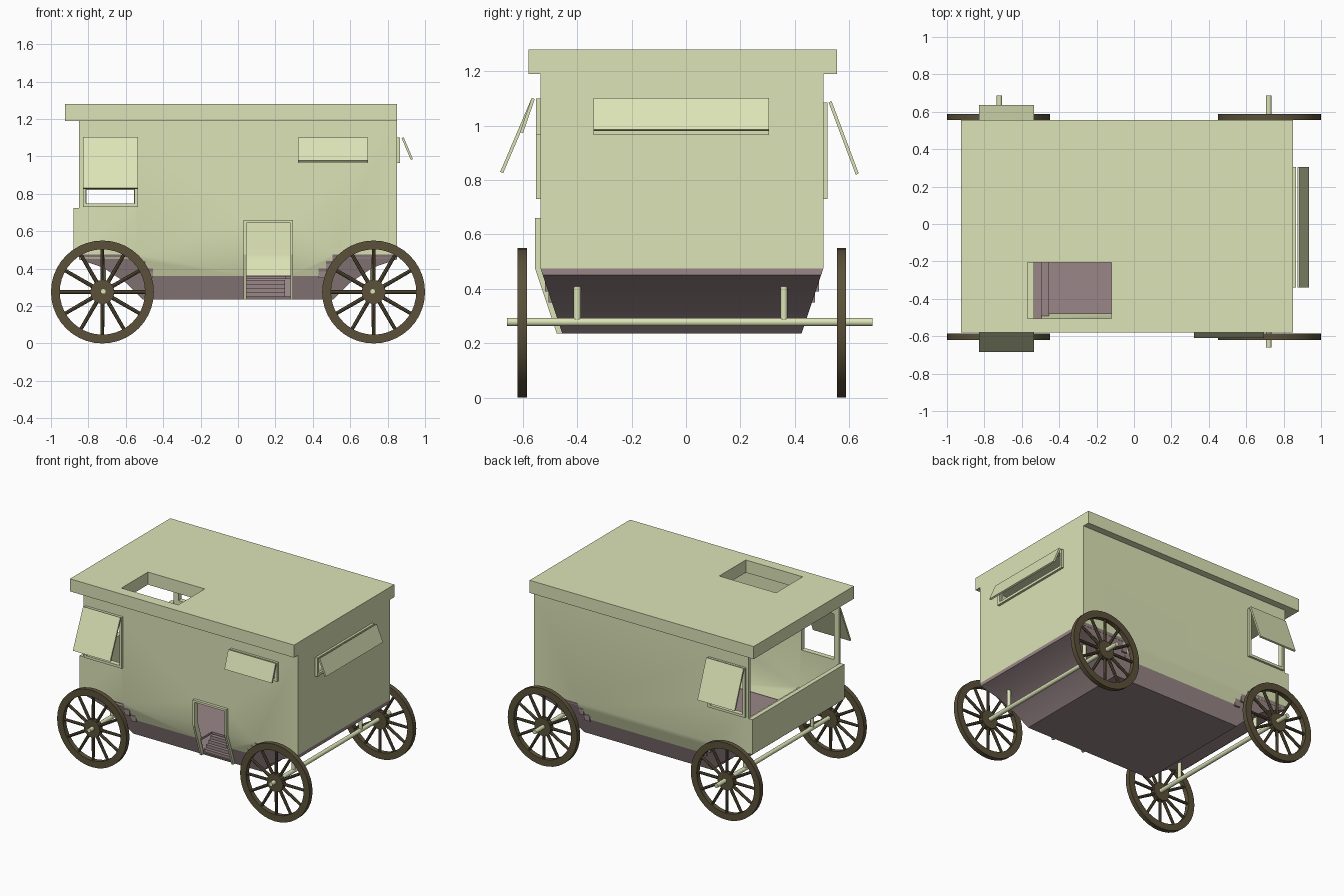
import bpy, bmesh
from math import pi, sin, cos, radians
from mathutils import Vector, Matrix

if "Cube" in bpy.data.objects:
    bpy.data.objects.remove(bpy.data.objects["Cube"])

CY = -0.015                       # body centre line in y
BEND, LOW, TOP = 0.475, 0.235, 1.19


def mat(name, rgb):
    m = bpy.data.materials.new(name)
    m.diffuse_color = (*rgb, 1)
    m.use_nodes = True
    m.node_tree.nodes["Principled BSDF"].inputs["Base Color"].default_value = m.diffuse_color
    return m


GREEN = mat("pale_green", (0.72, 0.77, 0.47))
MAUVE = mat("mauve", (0.32, 0.24, 0.245))
WOOD = mat("dark_wood", (0.105, 0.083, 0.042))


def finish(name, bm, m, smooth=False, recalc=True):
    if recalc:
        bmesh.ops.recalc_face_normals(bm, faces=bm.faces)
    me = bpy.data.meshes.new(name)
    bm.to_mesh(me)
    bm.free()
    ob = bpy.data.objects.new(name, me)
    bpy.context.collection.objects.link(ob)
    if m:
        me.materials.append(m)
    if smooth:
        activate(ob)
        bpy.ops.object.shade_smooth_by_angle(angle=radians(30))
    return ob


def activate(ob):
    bpy.ops.object.select_all(action='DESELECT')
    ob.select_set(True)
    bpy.context.view_layer.objects.active = ob


def add_box(bm, x, y, z):
    vs = bmesh.ops.create_cube(bm, size=1)["verts"]
    for v in vs:
        v.co = Vector([(r[0] + r[1]) / 2 + c * (r[1] - r[0]) for r, c in zip((x, y, z), v.co)])


def box(name, x, y, z, m):
    bm = bmesh.new()
    add_box(bm, x, y, z)
    return finish(name, bm, m)


def prism(name, pts, axis, a, b, m):
    """Extrude a 2D outline along x (points y,z) or y (points x,z)."""
    bm = bmesh.new()
    put = (lambda p, t: (t, p[0], p[1])) if axis == 'x' else (lambda p, t: (p[0], t, p[1]))
    lo, hi = ([bm.verts.new(put(p, t)) for p in pts] for t in (a, b))
    bm.faces.new(lo)
    bm.faces.new(hi[::-1])
    for i in range(len(pts)):
        j = (i + 1) % len(pts)
        bm.faces.new((lo[i], hi[i], hi[j], lo[j]))
    return finish(name, bm, m)


def cut(ob, x, y, z):
    c = box("cutter", x, y, z, None)
    c.hide_render = True
    mod = ob.modifiers.new("cut", 'BOOLEAN')
    mod.object, mod.operation, mod.solver = c, 'DIFFERENCE', 'EXACT'
    activate(ob)
    bpy.ops.object.modifier_apply(modifier="cut")
    bpy.data.objects.remove(c)


def half_width(z):
    return 0.52 if z >= BEND else 0.44 + 0.08 * (z - LOW) / (BEND - LOW)


def shell(name, sides, strip, m, thick):
    """Mirrored side outlines (x,z) plus a strip across y, thickened inwards."""
    bm = bmesh.new()
    cache = {}

    def v(p, s):
        k = (p, s)
        if k not in cache:
            cache[k] = bm.verts.new((p[0], CY + s * half_width(p[1]), p[1]))
        return cache[k]
    for s in (-1, 1):
        for outline in sides:
            bm.faces.new([v(p, s) for p in outline])
    for p, q in zip(strip, strip[1:]):
        bm.faces.new((v(p, -1), v(q, -1), v(q, 1), v(p, 1)))
    bmesh.ops.recalc_face_normals(bm, faces=bm.faces)
    bm.normal_update()
    if sum(f.normal.y * (f.calc_center_median().y - CY) for f in bm.faces) < 0:
        bmesh.ops.reverse_faces(bm, faces=bm.faces)
    ob = finish(name, bm, m, recalc=False)
    mod = ob.modifiers.new("thick", 'SOLIDIFY')
    mod.thickness, mod.offset = thick, -1
    activate(ob)
    bpy.ops.object.modifier_apply(modifier="thick")
    return ob


# Stepped border between painted walls and mauve hull
steps = [(-.535, BEND), (-.535, .44), (-.495, .44), (-.495, .40), (-.455, .40), (-.455, .36),
         (.43, .36), (.43, .40), (.47, .40), (.47, .44), (.505, .44), (.505, BEND)]
keel = [(-.85, BEND), (-.85, .45), (-.72, .405), (-.6, .325), (-.51, LOW),
        (.51, LOW), (.6, .325), (.72, .405), (.85, .45), (.85, BEND)]
hull = shell("hull", [keel + steps[::-1]], keel, MAUVE, 0.015)
upper = [(-.85, TOP), (-.85, BEND), steps[0], steps[-1], (.85, BEND), (.85, TOP)]
walls = shell("walls", [upper, steps], [(.85, BEND), (.85, TOP)], GREEN, 0.02)

# Door and window openings
for ob in (hull, walls):
    cut(ob, (.045, .28), (-.7, -.38), (.252, .645))
cut(walls, (-.81, -.555), (-.8, .8), (.748, 1.075))
cut(walls, (.34, .675), (-.7, -.4), (.985, 1.085))
cut(walls, (.7, 1), (-.32, .285), (.985, 1.085))
for ob in (hull, walls):
    activate(ob)
    bpy.ops.object.shade_smooth_by_angle(angle=radians(30))

# Roof with hatch, and the low front parapet of the open cab
roof = box("roof", (-.925, .85), (-.58, .555), (TOP, 1.28), GREEN)
cut(roof, (-.57, -.12), (-.505, -.205), (1.1, 1.4))
box("cab_parapet", (-.88, -.848), (-.535, .505), (BEND, .725), GREEN)

# Floors: raised ends, stair treads and the low middle floor with a stairwell
box("cab_floor", (-.85, -.535), (-.53, .50), (.455, .477), GREEN)
box("rear_floor", (.505, .845), (-.53, .50), (.455, .477), MAUVE)
for i, z in enumerate((.40, .44)):
    w = half_width(z) - .005
    for n, x in (("cab", (-.495 - .04 * i, -.455 - .04 * i)), ("rear", (.43 + .04 * i, .47 + .036 * i))):
        box(n + "_step", x, (CY - w, CY + w), (z - .05, z), MAUVE)
w = half_width(.36) - .005
bm = bmesh.new()
add_box(bm, (-.455, .045), (CY - w, CY + w), (.345, .36))
add_box(bm, (.045, .25), (-.36, CY + w), (.345, .36))
add_box(bm, (.25, .43), (CY - w, CY + w), (.345, .36))
finish("main_floor", bm, MAUVE)
for i in range(4):
    box("door_step", (.045, .25), (-.45 + .025 * i, -.345), (.25 + .022 * i, .272 + .022 * i), MAUVE)

# Door frame following the bent wall
jamb = [(-.555, .66), (-.555, BEND), (-.475, LOW), (-.455, LOW), (-.535, BEND), (-.535, .66)]
for x in (.03, .28):
    prism("door_jamb", jamb, 'x', x, x + .015, GREEN)
box("door_header", (.045, .28), (-.555, -.535), (.645, .66), GREEN)


def frame(name, axis, at, u, z, b=.018):
    """Rectangular window frame on a wall."""
    bm = bmesh.new()
    for uu, zz in (((u[0], u[0] + b), z), ((u[1] - b, u[1]), z),
                   ((u[0] + b, u[1] - b), (z[0], z[0] + b)), ((u[0] + b, u[1] - b), (z[1] - b, z[1]))):
        add_box(bm, *((uu, at, zz) if axis == 'x' else (at, uu, zz)))
    finish(name, bm, GREEN)


def flap(name, axis, top, bottom, a, b):
    """Tilted shutter hinged at its top edge."""
    t, d = Vector(top), Vector(bottom) - Vector(top)
    n = Vector((-d.y, d.x)).normalized() * .006
    prism(name, [t + n, t + d + n, t + d - n, t - n], axis, a, b, GREEN)


frame("cab_window_frame_front", 'x', (-.552, -.53), (-.83, -.535), (.73, 1.095))
frame("cab_window_frame_back", 'x', (.50, .52), (-.83, -.535), (.73, 1.085))
frame("side_window_frame", 'x', (-.552, -.53), (.32, .695), (.965, 1.1))
frame("rear_window_frame", 'y', (.845, .866), (-.34, .305), (.965, 1.1))
flap("cab_flap_front", 'x', (-.562, 1.1), (-.678, .828), -.83, -.535)
flap("cab_flap_back", 'x', (.53, 1.088), (.63, .822), -.83, -.535)
flap("side_flap", 'x', (-.562, 1.1), (-.605, .975), .32, .695)
flap("rear_flap", 'y', (.88, 1.1), (.93, .983), -.34, .305)


def cylinder(bm, r, depth, centre, rot=None, seg=24):
    M = Matrix.Translation(centre) @ (rot or Matrix())
    bmesh.ops.create_cone(bm, cap_ends=True, segments=seg, radius1=r, radius2=r, depth=depth, matrix=M)


ALONG_Y = Matrix.Rotation(pi / 2, 4, 'X')


def wheel(name, cx, cy, cz=.275, n=40):
    bm = bmesh.new()
    rings = [[bm.verts.new((cx + r * cos(2 * pi * i / n), cy + y, cz + r * sin(2 * pi * i / n)))
              for i in range(n)] for r, y in ((.275, -.017), (.275, .017), (.228, .017), (.228, -.017))]
    for k in range(4):
        for i in range(n):
            j = (i + 1) % n
            bm.faces.new((rings[k][i], rings[k][j], rings[k - 3][j], rings[k - 3][i]))
    cylinder(bm, .064, .034, (cx, cy, cz), ALONG_Y)
    for i in range(12):
        M = Matrix.Translation((cx, cy, cz)) @ Matrix.Rotation(i * pi / 6, 4, 'Y')
        bmesh.ops.create_cone(bm, cap_ends=True, segments=8, radius1=.011, radius2=.0095, depth=.185,
                              matrix=M @ Matrix.Translation((0, 0, .143)))
    finish(name, bm, WOOD, True)


# Axles with upright supports, and four spoked wheels
for end, x in (("front", -.72), ("rear", .72)):
    bm = bmesh.new()
    cylinder(bm, .015, 1.345, (x, .0135, .278), ALONG_Y)
    for y in (-.40, .36):
        cylinder(bm, .013, .13, (x, y, .345))
    finish(end + "_axle", bm, GREEN, True)
    for side, y in (("near", -.602), ("far", .572)):
        wheel(f"{end}_wheel_{side}", x + (-.005 if x < 0 else .005), y)
